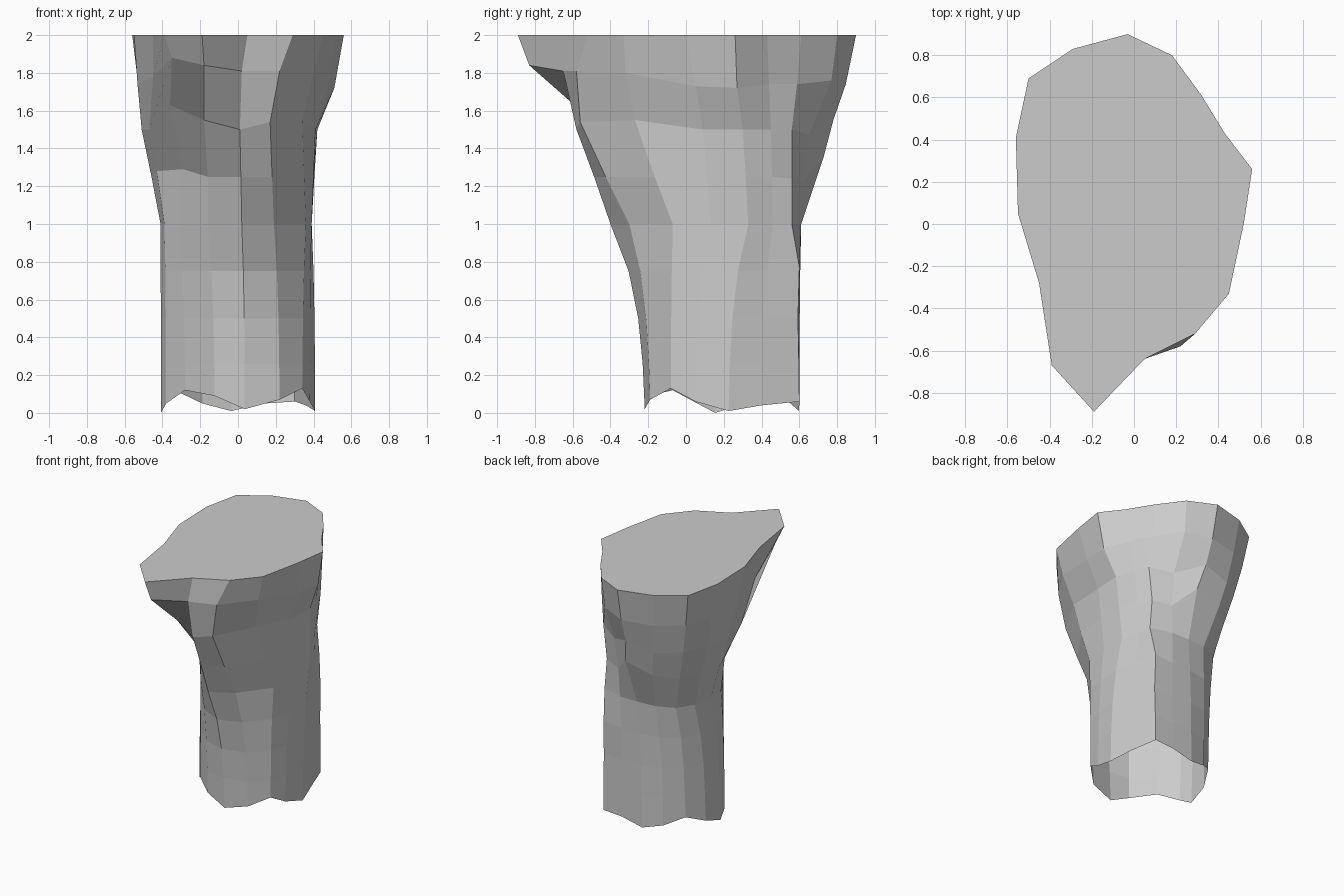
import bpy, bmesh, math

SIDES = 16  # points run counter-clockwise (seen from above) from the front crease

# Main cross-sections (x, y)
top = [(.05, -.64), (.29, -.52), (.45, -.33), (.52, 0), (.56, .26), (.43, .43),
       (.32, .61), (.18, .80), (-.03, .90), (-.29, .83), (-.50, .69), (-.56, .41),
       (-.55, .05), (-.45, -.28), (-.39, -.67), (-.19, -.89)]
flare = [(.01, -.58), (.17, -.56), (.34, -.27), (.41, .09), (.42, .30), (.37, .45),
         (.33, .56), (.17, .65), (-.02, .78), (-.24, .75), (-.41, .62), (-.50, .44),
         (-.51, .20), (-.47, -.02), (-.36, -.24), (-.18, -.50)]
waist = [(.02, -.40), (.19, -.30), (.36, -.07), (.39, .13), (.39, .33), (.34, .46),
         (.32, .56), (.15, .61), (0, .61), (-.15, .60), (-.29, .54), (-.37, .42),
         (-.41, .28), (-.39, .12), (-.31, -.02), (-.16, -.24)]
# Round foot with a squared-off back right corner and flattened front
foot = [(.41 * math.cos(a), .19 + .41 * math.sin(a)) for a in
        (math.radians(-85 + 22.5 * i) for i in range(SIDES))]
foot[1:4] = [(.22, -.19), (.34, -.08), (.38, .05)]
foot[5:8] = [(.36, .40), (.30, .60), (.14, .60)]
foot[13:15] = [(-.38, .06), (-.28, -.07)]
# Ragged lower rim heights
rim = [.02, .07, .13, .06, .01, .04, .06, .05, .01, .05, .11, .05, 0, .05, .12, .09]


def mix(low, high, t):
    return [(a[0] + (b[0] - a[0]) * t, a[1] + (b[1] - a[1]) * t)
            for a, b in zip(low, high)]


def level(section, z, tweaks={}, lifts={}):
    ring = [(x, y, z + lifts.get(i, 0)) for i, (x, y) in enumerate(section)]
    for i, p in tweaks.items():
        ring[i] = p
    return ring


# Stack of rings, bottom to top, with the overhanging front root adjusted
rings = [
    [(x, y, z) for (x, y), z in zip(foot, rim)],
    level(mix(foot, waist, .06), .26),
    level(mix(foot, waist, .19), .50),
    level(mix(foot, waist, .47), .75, {6: (.30, .60, .77)}),
    level(waist, 1.0),
    level(mix(waist, flare, .48), 1.25,
          {6: (.30, .56, 1.24), 7: (.16, .615, 1.22), 8: (.02, .73, 1.36),
           9: (-.20, .71, 1.30), 13: (-.43, .13, 1.28), 14: (-.29, -.03, 1.29),
           15: (-.16, -.26, 1.25)}),
    level(flare, 1.5, lifts={1: .04, 2: .05, 7: -.03, 8: .05, 14: .13, 15: .05}),
    level(mix(flare, top, .55), 1.74,
          {0: (.02, -.65, 1.81), 1: (.22, -.58, 1.81), 2: (.40, -.32, 1.80),
           3: (.48, .05, 1.73), 4: (.51, .27, 1.72), 7: (.17, .77, 1.76),
           11: (-.53, .45, 1.75), 13: (-.45, -.22, 1.78),
           14: (-.35, -.62, 1.88), 15: (-.18, -.83, 1.84)}),
    level(top, 2.0),
]

# Faceted trunk: open underneath, capped on top
bm = bmesh.new()
rows = [[bm.verts.new(p) for p in ring] for ring in rings]
for lo, hi in zip(rows, rows[1:]):
    for i in range(SIDES):
        j = (i + 1) % SIDES
        bm.faces.new((lo[i], lo[j], hi[j], hi[i]))
bm.faces.new(rows[-1])

mesh = bpy.data.meshes.new("trunk_stump")
bm.to_mesh(mesh)
bm.free()
bpy.context.collection.objects.link(bpy.data.objects.new("trunk_stump", mesh))
